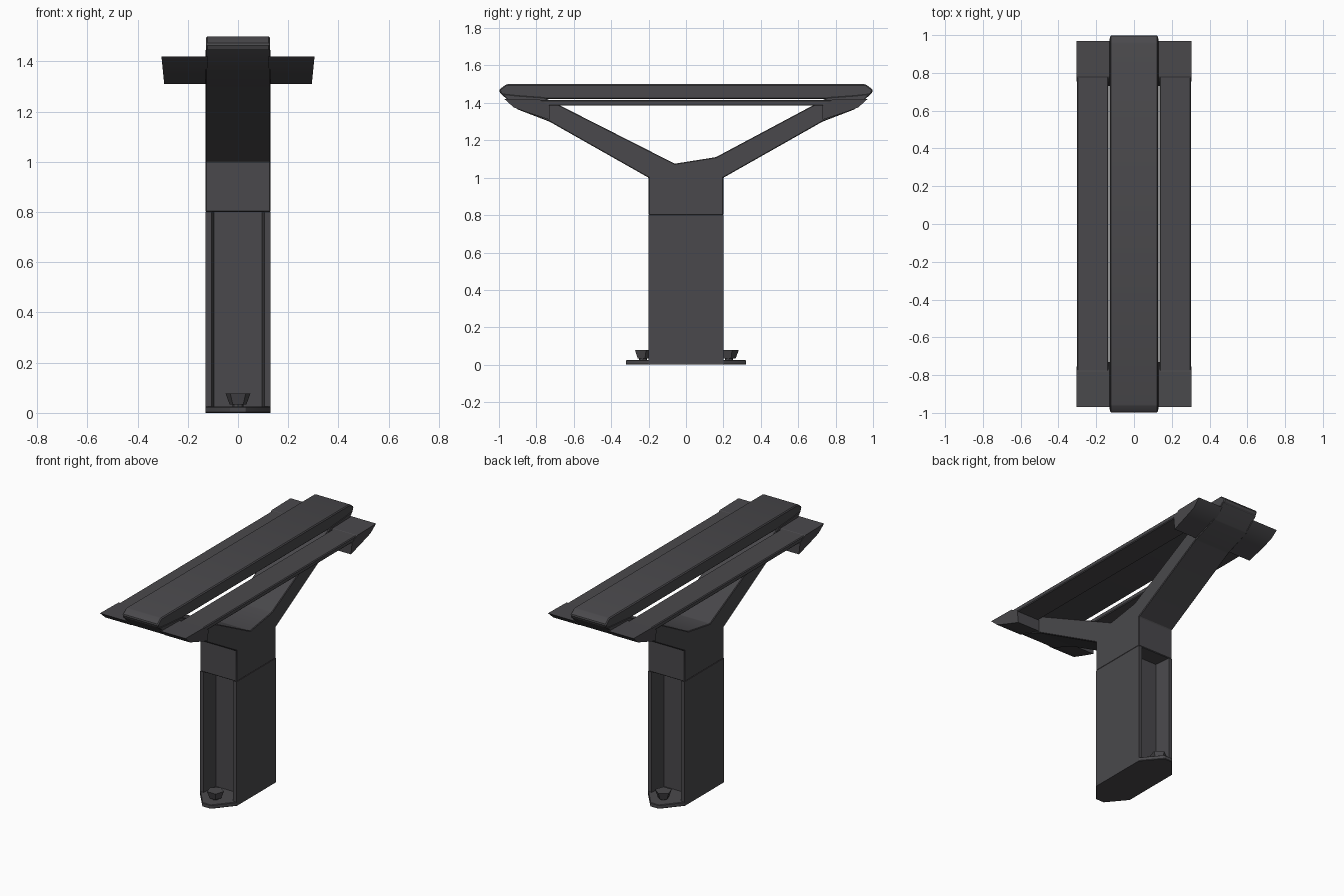
import bpy
import bmesh
import math
from mathutils import Vector

cube = bpy.data.objects.get("Cube")
if cube:
    bpy.data.objects.remove(cube, do_unlink=True)

dark = bpy.data.materials.new("dark_grey_metal")
dark.use_nodes = True
colour = (0.068, 0.066, 0.072, 1)
dark.diffuse_color = colour
dark.node_tree.nodes["Principled BSDF"].inputs["Base Color"].default_value = colour


def finish(bm, name, bevel=0.0):
    """Turn a bmesh into a coloured, edge-aware smooth object."""
    if bevel:
        bmesh.ops.bevel(bm, geom=bm.edges[:], offset=bevel, segments=1, affect='EDGES')
    bmesh.ops.recalc_face_normals(bm, faces=bm.faces[:])
    mesh = bpy.data.meshes.new(name)
    bm.to_mesh(mesh)
    bm.free()
    mesh.materials.append(dark)
    obj = bpy.data.objects.new(name, mesh)
    bpy.context.collection.objects.link(obj)
    bpy.ops.object.select_all(action='DESELECT')
    obj.select_set(True)
    bpy.context.view_layer.objects.active = obj
    bpy.ops.object.shade_smooth_by_angle(angle=math.radians(25))
    return obj


def extrude(name, points, axis, low, high, bevel=0.0):
    """Extrude a flat outline along x (points are y, z) or z (points are x, y)."""
    bm = bmesh.new()
    if axis == 'x':
        verts = [bm.verts.new((low, a, b)) for a, b in points]
        move = Vector((high - low, 0, 0))
    else:
        verts = [bm.verts.new((a, b, low)) for a, b in points]
        move = Vector((0, 0, high - low))
    face = bm.faces.new(verts)
    grown = bmesh.ops.extrude_face_region(bm, geom=[face])["geom"]
    top = [v for v in grown if isinstance(v, bmesh.types.BMVert)]
    bmesh.ops.translate(bm, verts=top, vec=move)
    return finish(bm, name, bevel)


def mirror_y(points, sign):
    return [(a, b * sign) for a, b in points]


HALF = 0.13

# Lower post: an H section that leaves a tall recess front and back
quarter = [(HALF, 0.2), (0.105, 0.2), (0.095, 0.09)]
outline = quarter + [(-x, y) for x, y in reversed(quarter)]
outline += [(-x, -y) for x, y in quarter] + [(x, -y) for x, y in reversed(quarter)]
extrude("post", outline, 'z', 0.0, 0.8)

# Forked head: solid top of the post, two arms and their upturned ends
arm = [(0.2, 0.8), (0.2, 1.0), (0.73, 1.3), (0.9, 1.365), (0.99, 1.45),
       (0.9, 1.44), (0.76, 1.43)]
head = arm + [(0.16, 1.11), (-0.06, 1.075)]
head += [(-y, z) for y, z in reversed(arm)]
extrude("forked_head", head, 'x', -HALF, HALF, 0.004)

# Central rail with chamfered ends
end = [(0.9, 1.42), (0.99, 1.445), (1.0, 1.47), (0.96, 1.5)]
extrude("top_rail", end + [(-y, z) for y, z in reversed(end)], 'x', -0.127, 0.127, 0.006)

# Side rails and their wedge brackets
for side, word in ((1, "left"), (-1, "right")):
    bm = bmesh.new()
    bmesh.ops.create_cube(bm, size=1)
    bmesh.ops.scale(bm, verts=bm.verts[:], vec=(0.165, 1.57, 0.03))
    bmesh.ops.translate(bm, verts=bm.verts[:], vec=(side * 0.218, 0, 1.4))
    finish(bm, word + "_side_rail", 0.005)
    for sign, place in ((-1, "front"), (1, "back")):
        wedge = [(0.73, 1.385), (0.73, 1.31), (0.85, 1.35), (0.92, 1.375),
                 (0.97, 1.42), (0.78, 1.417)]
        bracket = extrude(place + "_" + word + "_bracket",
                          [(y * sign, z) for y, z in wedge], 'x', side * 0.12, side * 0.305)
        # Lean the outer end inward towards the bottom
        for v in bracket.data.vertices:
            if abs(v.co.x) > 0.2:
                v.co.x -= side * (1.42 - v.co.z) * 0.1

# Base plate with pointed front and back
tip = [(HALF, 0.2), (0.03, 0.32), (-0.03, 0.32), (-HALF, 0.2)]
extrude("base_plate", tip + [(-x, -y) for x, y in tip], 'z', 0.0, 0.025, 0.003)

# Five-sided anchor bolts that widen upwards
for sign, place in ((-1, "front"), (1, "back")):
    bm = bmesh.new()
    bmesh.ops.create_cone(bm, cap_ends=True, segments=5, radius1=0.035,
                          radius2=0.052, depth=0.045)
    bmesh.ops.translate(bm, verts=bm.verts[:], vec=(0.0, sign * 0.23, 0.055))
    finish(bm, place + "_anchor_bolt")
    ring = [(0.022 * math.cos(i * math.tau / 8), sign * 0.23 + 0.022 * math.sin(i * math.tau / 8))
            for i in range(8)]
    extrude(place + "_bolt_shank", ring, 'z', 0.02, 0.04)
